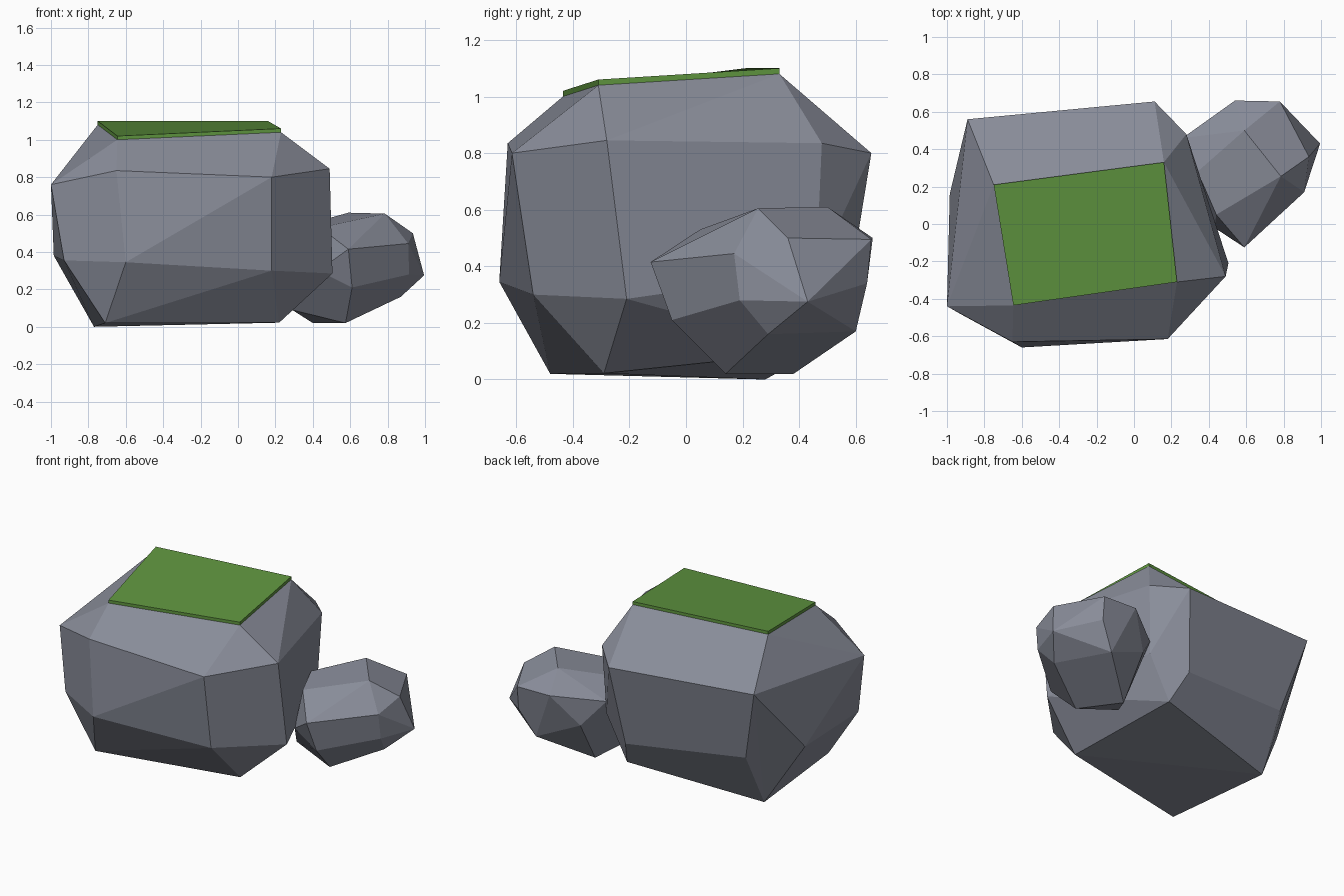
import bpy, bmesh, math

if "Cube" in bpy.data.objects:
    bpy.data.objects.remove(bpy.data.objects["Cube"])


def material(name, rgb):
    mat = bpy.data.materials.new(name)
    mat.diffuse_color = (*rgb, 1)
    mat.use_nodes = True
    mat.node_tree.nodes["Principled BSDF"].inputs["Base Color"].default_value = mat.diffuse_color
    return mat


def faceted_rock(name, points, mat):
    """Convex flat-sided rock wrapped around its corner points."""
    bm = bmesh.new()
    for p in points:
        bm.verts.new(p)
    bmesh.ops.convex_hull(bm, input=bm.verts[:])
    loose = [v for v in bm.verts if not v.link_faces]
    bmesh.ops.delete(bm, geom=loose, context='VERTS')
    # merge nearly flat triangles into larger facets
    bmesh.ops.dissolve_limit(bm, angle_limit=math.radians(9),
                             verts=bm.verts[:], edges=bm.edges[:])
    bmesh.ops.recalc_face_normals(bm, faces=bm.faces[:])
    mesh = bpy.data.meshes.new(name)
    bm.to_mesh(mesh)
    bm.free()
    mesh.materials.append(mat)
    obj = bpy.data.objects.new(name, mesh)
    bpy.context.collection.objects.link(obj)
    return obj


stone = material("stone", (0.25, 0.265, 0.32))
green = material("moss_green", (0.115, 0.30, 0.05))

# large boulder: four levels of corners
top = [(-.75, .21, 1.08), (.16, .33, 1.08), (.23, -.31, 1.04), (-.645, -.435, 1.0)]
upper = [(-.89, .56, .85), (.11, .655, .80), (.28, .48, .835), (.49, -.28, .845),
         (.18, -.615, .80), (-.65, -.63, .835), (-1.0, -.44, .76), (-.955, .16, .79)]
lower = [(-.76, .46, .36), (.045, .57, .28), (.26, .46, .38), (.505, -.21, .285),
         (.18, -.54, .30), (-.60, -.66, .345), (-.93, -.48, .355), (-.985, .16, .38)]
bottom = [(-.71, -.48, .02), (.22, -.29, .022), (.11, .46, .10), (-.77, .28, 0)]
faceted_rock("large_rock", top + upper + lower + bottom, stone)

# moss slab lying on the boulder's top facet
faceted_rock("moss_cap", top + [(x, y, z + .02) for x, y, z in top], green)

# small boulder leaning against the right side
s_top = [(.59, .50, .61), (.785, .255, .605), (.44, .05, .53), (.34, .28, .54)]
s_upper = [(.59, -.125, .415), (.91, .17, .445), (.935, .36, .5),
           (.78, .655, .495), (.54, .66, .5), (.26, .46, .46)]
s_lower = [(.61, -.05, .21), (.915, .19, .28), (.995, .43, .275), (.87, .29, .16),
           (.78, .64, .34), (.68, .60, .17), (.39, .55, .30), (.43, -.02, .30)]
s_bottom = [(.575, .14, .02), (.40, .38, .02), (.29, .20, .09)]
faceted_rock("small_rock", s_top + s_upper + s_lower + s_bottom, stone)
